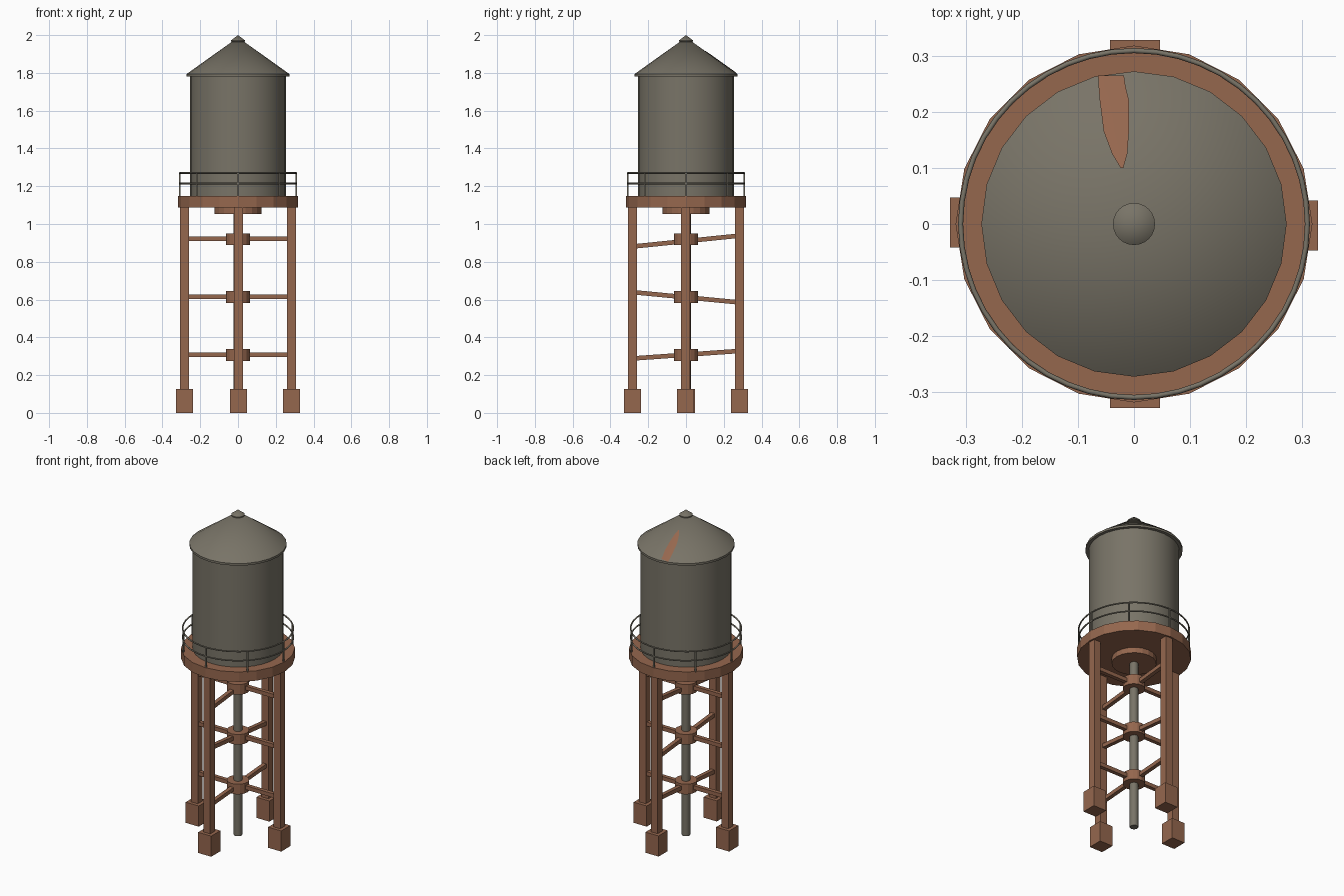
import bpy, bmesh, math
from mathutils import Vector

if "Cube" in bpy.data.objects:
    bpy.data.objects.remove(bpy.data.objects["Cube"])


def material(name, rgb):
    m = bpy.data.materials.new(name)
    m.diffuse_color = (*rgb, 1)
    m.use_nodes = True
    m.node_tree.nodes["Principled BSDF"].inputs["Base Color"].default_value = m.diffuse_color
    return m


RUST = material("rust brown", (0.300, 0.135, 0.076))
STEEL = material("weathered grey", (0.190, 0.174, 0.136))


def finish(name, bm, mat, smooth=False):
    bmesh.ops.recalc_face_normals(bm, faces=bm.faces)
    me = bpy.data.meshes.new(name)
    bm.to_mesh(me)
    bm.free()
    me.materials.append(mat)
    ob = bpy.data.objects.new(name, me)
    bpy.context.collection.objects.link(ob)
    if smooth:
        bpy.ops.object.select_all(action='DESELECT')
        ob.select_set(True)
        bpy.context.view_layer.objects.active = ob
        bpy.ops.object.shade_smooth_by_angle(angle=math.radians(32))
    return ob


def lathe(name, profile, sides, mat, smooth=True):
    """Revolve (radius, z) points around the z axis."""
    bm = bmesh.new()
    vs = [bm.verts.new((r, 0, z)) for r, z in profile]
    edges = [bm.edges.new(p) for p in zip(vs, vs[1:])]
    bmesh.ops.spin(bm, geom=vs + edges, axis=(0, 0, 1), cent=(0, 0, 0),
                   angle=math.tau, steps=sides, use_duplicate=False)
    bmesh.ops.remove_doubles(bm, verts=bm.verts, dist=1e-5)
    return finish(name, bm, mat, smooth)


def disc(name, r, z0, z1, sides, mat, smooth=True):
    return lathe(name, [(0, z0), (r, z0), (r, z1), (0, z1)], sides, mat, smooth)


def box(name, centre, size, mat):
    bm = bmesh.new()
    bmesh.ops.create_cube(bm, size=1)
    bmesh.ops.scale(bm, vec=size, verts=bm.verts)
    bmesh.ops.translate(bm, vec=centre, verts=bm.verts)
    return finish(name, bm, mat)


def beam(name, a, b, w, mat):
    """Square bar between two points."""
    a, b = Vector(a), Vector(b)
    bm = bmesh.new()
    bmesh.ops.create_cube(bm, size=1)
    bmesh.ops.scale(bm, vec=(w, w, (b - a).length), verts=bm.verts)
    ob = finish(name, bm, mat)
    ob.location = (a + b) / 2
    ob.rotation_euler = (b - a).to_track_quat('Z', 'Y').to_euler()
    return ob


# Tank body, roof with rim lip, and cap
disc("tank_body", 0.253, 1.148, 1.79, 32, STEEL)
lathe("roof", [(0, 1.781), (0.272, 1.781), (0.272, 1.794), (0, 1.988)], 24, STEEL)
lathe("roof_cap", [(0, 1.95), (0.0375, 1.966), (0.0375, 1.972), (0, 2.0)], 24, STEEL)

# Rust streak: thin patch lying on the back of the roof cone
bm = bmesh.new()
rows = [(0.100, -0.024, -0.019), (0.125, -0.039, -0.012), (0.165, -0.054, -0.009),
        (0.220, -0.061, -0.009), (0.245, -0.063, -0.015), (0.265, -0.064, -0.018)]


def on_roof(x, y):
    r = math.hypot(x, y)
    return bm.verts.new((x, y, 1.988 - r * (0.194 / 0.272) + 0.003))


pts = [[on_roof(l + (r - l) * k / 3, y) for k in range(4)] for y, l, r in rows]
for lo, hi in zip(pts, pts[1:]):
    for k in range(3):
        bm.faces.new((lo[k], lo[k + 1], hi[k + 1], hi[k]))
for f in bm.faces:
    f.normal_update()
streak = finish("roof_rust_streak", bm, RUST, True)
if streak.data.polygons[0].normal.z < 0:
    streak.data.flip_normals()

# Platform and the boss below it
disc("platform", 0.318, 1.087, 1.148, 20, RUST, False)
disc("platform_boss", 0.125, 1.053, 1.09, 20, RUST, False)

# Railing: two rings and eight posts
for name, z in (("top_rail", 1.27), ("middle_rail", 1.214)):
    bpy.ops.mesh.primitive_torus_add(major_radius=0.309, minor_radius=0.0045,
                                     major_segments=48, minor_segments=8,
                                     location=(0, 0, z))
    ob = bpy.context.object
    ob.name = name
    ob.data.materials.append(STEEL)
    bpy.ops.object.shade_smooth()
for i in range(8):
    a = math.tau * i / 8
    x, y = 0.309 * math.cos(a), 0.309 * math.sin(a)
    beam(f"rail_post_{i + 1}", (x, y, 1.14), (x, y, 1.27), 0.008, STEEL)

# Legs and footings
for name, x, y in (("front", 0.002, -0.283), ("back", 0.002, 0.283),
                   ("left", -0.283, 0.003), ("right", 0.283, -0.003)):
    box(name + "_leg", (x, y, 0.6), (0.047, 0.047, 1.0), RUST)
    box(name + "_foot", (x, y, 0.0635), (0.089, 0.089, 0.127), RUST)

# Central pipe
disc("central_pipe", 0.024, 0.0, 1.06, 20, STEEL)

# Bracing levels: hub, level side brace, tilted front-to-back brace
levels = ((0.307, 0.289, 0.327), (0.613, 0.638, 0.586), (0.92, 0.882, 0.937))
for i, (z, zf, zb) in enumerate(levels, 1):
    disc(f"hub_{i}", 0.063, z - 0.031, z + 0.031, 16, RUST, False)
    beam(f"side_brace_{i}", (-0.27, 0, z + 0.002), (0.27, 0, z + 0.002), 0.024, RUST)
    beam(f"depth_brace_{i}", (0, -0.27, zf), (0, 0.27, zb), 0.024, RUST)
